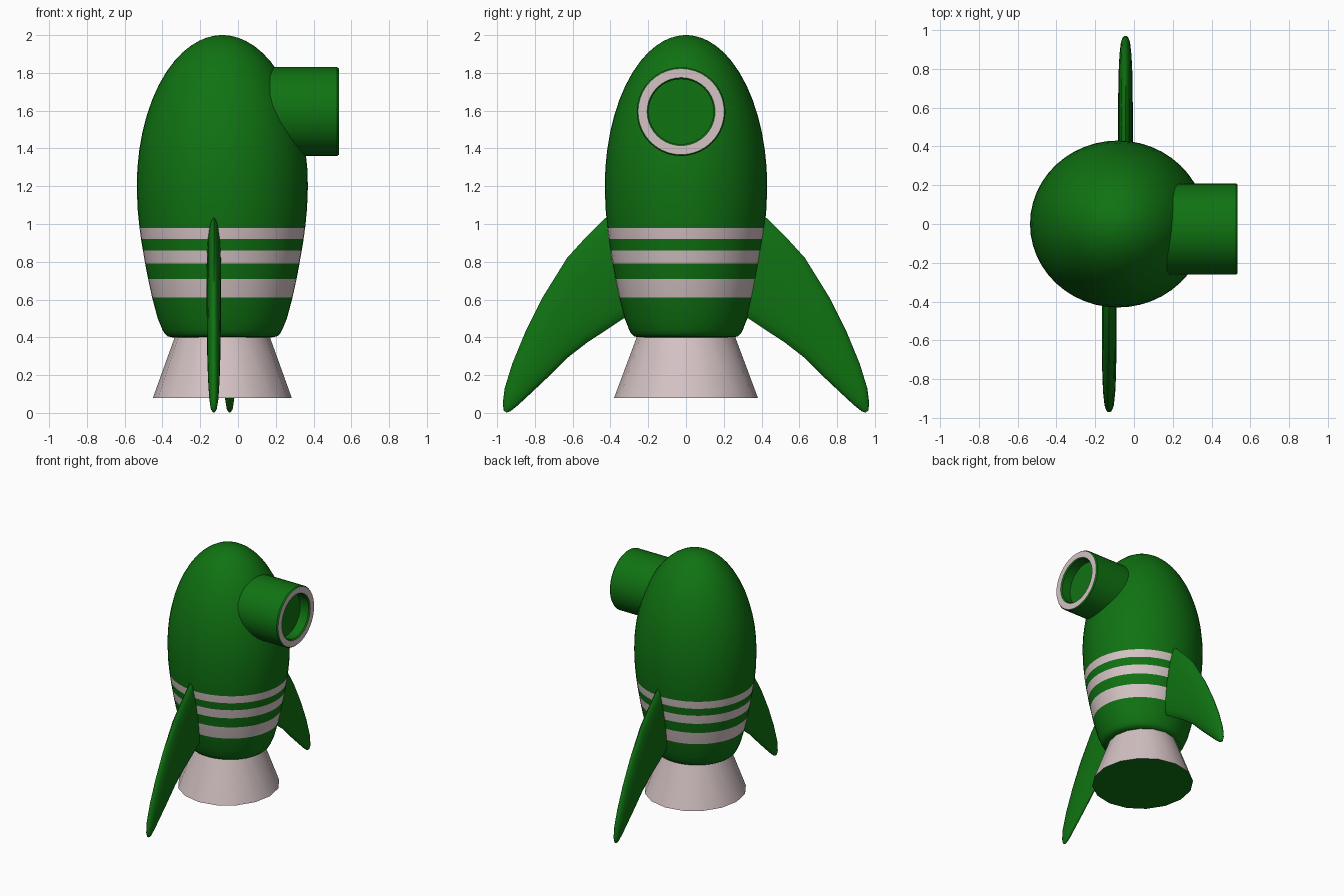
import bpy, bmesh, math
from mathutils import Vector, Matrix

if "Cube" in bpy.data.objects:
    bpy.data.objects.remove(bpy.data.objects["Cube"])


def material(name, rgb):
    m = bpy.data.materials.new(name)
    m.diffuse_color = (*rgb, 1)
    m.use_nodes = True
    m.node_tree.nodes["Principled BSDF"].inputs["Base Color"].default_value = m.diffuse_color
    return m


GREEN = material("rocket green", (0.005, 0.17, 0.006))
PINK = material("pale pink", (0.66, 0.54, 0.55))
CX = -0.083  # rocket axis


def finish(bm, name, matrix, angle):
    bmesh.ops.recalc_face_normals(bm, faces=bm.faces)
    me = bpy.data.meshes.new(name)
    bm.to_mesh(me)
    bm.free()
    me.transform(matrix)
    me.materials.append(GREEN)
    me.materials.append(PINK)
    ob = bpy.data.objects.new(name, me)
    bpy.context.collection.objects.link(ob)
    bpy.context.view_layer.objects.active = ob
    bpy.ops.object.select_all(action='DESELECT')
    ob.select_set(True)
    bpy.ops.object.shade_smooth_by_angle(angle=math.radians(angle))
    return ob


def loft(name, rings, band_mat, matrix=Matrix(), angle=35):
    """Skin closed rings of points; band_mat(i) gives each band's colour slot."""
    bm = bmesh.new()
    loops = [[bm.verts.new(p) for p in r] for r in rings]
    n = len(loops[0])
    for i in range(len(loops) - 1):
        a, b = loops[i], loops[i + 1]
        for k in range(n):
            f = bm.faces.new((a[k], a[(k + 1) % n], b[(k + 1) % n], b[k]))
            f.material_index = band_mat(i)
    bm.faces.new(loops[0])
    bm.faces.new(loops[-1])
    return finish(bm, name, matrix, angle)


def lathe(name, profile, sides, band_mat, matrix, angle=35):
    rings = [[(r * math.cos(math.tau * k / sides), r * math.sin(math.tau * k / sides), z)
              for k in range(sides)] for r, z in profile]
    return loft(name, rings, band_mat, matrix, angle)


# Body: egg-shaped hull with three painted stripes
lower = [(0.58, 0.40), (0.64, 0.405), (0.675, 0.42), (0.70, 0.44), (0.755, 0.50),
         (0.82, 0.61), (0.868, 0.71), (0.902, 0.79), (0.928, 0.86), (0.95, 0.92),
         (0.968, 0.98), (0.99, 1.08)]
upper = [(math.cos(math.radians(a)), 1.2 + 0.8 * math.sin(math.radians(a)))
         for a in (0, 7, 14, 21, 28, 35, 42, 49, 56, 62, 68, 74, 79, 84, 87, 89.5)]
body = lower + upper


def stripe(i):
    mid = (body[i][1] + body[i + 1][1]) / 2
    return int(any(lo < mid < hi for lo, hi in ((0.61, 0.71), (0.79, 0.86), (0.92, 0.98))))


lathe("rocket_body", body, 48, stripe,
      Matrix.Translation((CX, 0, 0)) @ Matrix.Diagonal((0.453, 0.43, 1, 1)), 50)

# Exhaust nozzle: flared pink cone with a green underside
lathe("exhaust_nozzle", [(0.25, 0.42), (0.375, 0.08)], 16, lambda i: 1,
      Matrix.Translation((CX, 0, 0)) @ Matrix.Diagonal((0.98, 1.015, 1, 1)))

# Side porthole: thick tube along x with pink rim and recessed green disc
tube = [(0.235, 0.17), (0.235, 0.525), (0.228, 0.534), (0.18, 0.534), (0.172, 0.525), (0.172, 0.45)]
lathe("porthole_tube", tube, 40, lambda i: int(i == 2),
      Matrix.Translation((0, -0.026, 1.595)) @ Matrix.Rotation(math.pi / 2, 4, 'Y'))

# Fins: swept blades with lens cross-section, (leading, trailing) points in y, z
stations = [((0.26, 1.10), (0.20, 0.54), 0.036), ((0.43, 1.03), (0.33, 0.50), 0.038),
            ((0.53, 0.93), (0.42, 0.44), 0.038), ((0.63, 0.82), (0.52, 0.375), 0.038),
            ((0.76, 0.61), (0.63, 0.29), 0.037), ((0.85, 0.43), (0.73, 0.19), 0.035),
            ((0.92, 0.26), (0.82, 0.105), 0.031), ((0.96, 0.13), (0.89, 0.04), 0.025),
            ((0.97, 0.05), (0.93, 0.008), 0.017), ((0.965, 0.012), (0.95, 0.002), 0.007)]
rings = []
for lead, trail, t in stations:
    L, T = Vector((0, *lead)), Vector((0, *trail))
    mid, half = (L + T) / 2, (L - T) / 2
    rings.append([mid + half * math.cos(math.tau * k / 20)
                  + Vector((t * math.sin(math.tau * k / 20), 0, 0)) for k in range(20)])
for name, turn in (("back_fin", 0), ("front_fin", math.pi)):
    loft(name, rings, lambda i: 0,
         Matrix.Translation((CX - 0.003, 0, 0)) @ Matrix.Rotation(turn, 4, 'Z')
         @ Matrix.Translation((0.042, 0, 0)), 60)
